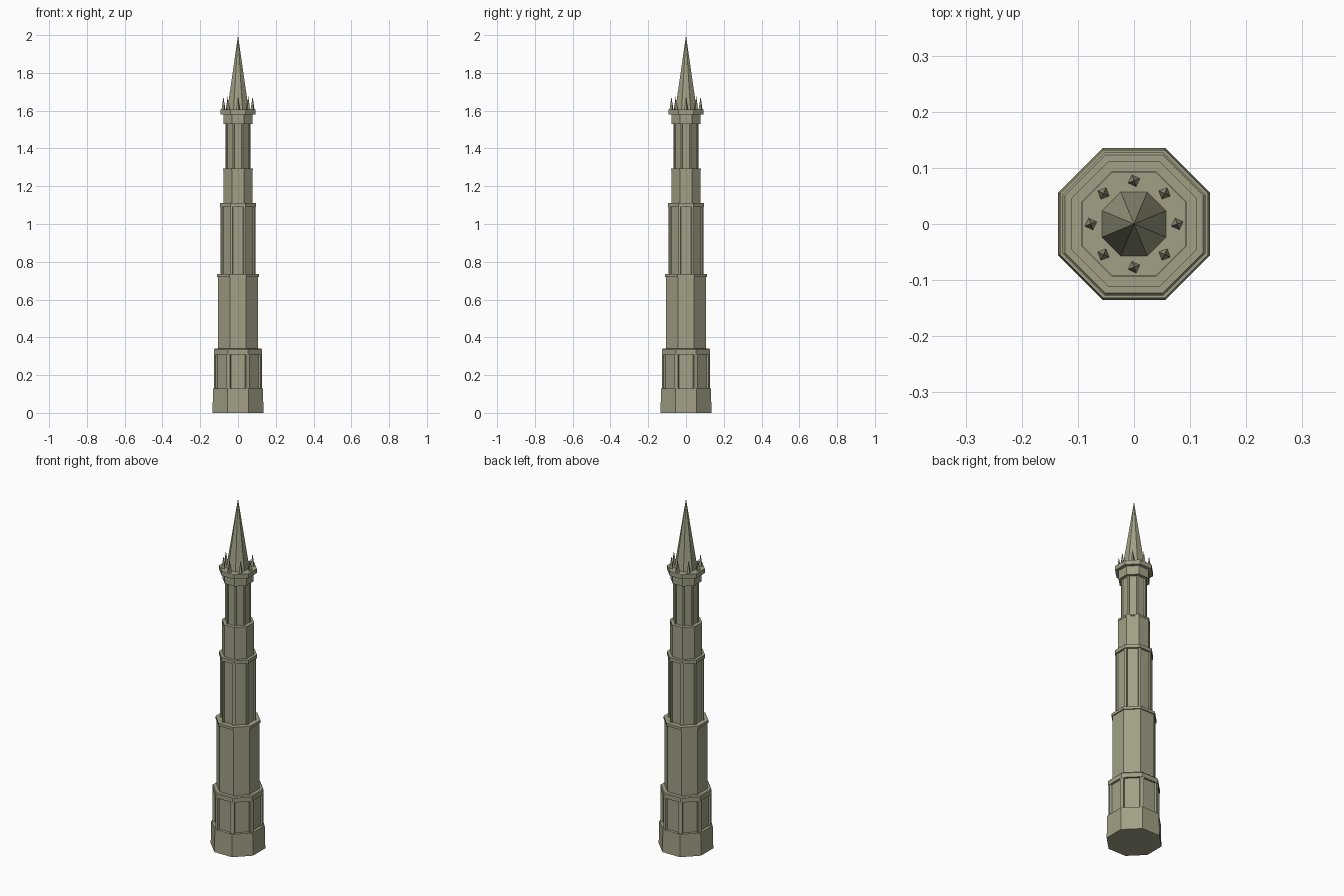
import bpy, bmesh
from math import pi, cos, sin
from mathutils import Matrix

if "Cube" in bpy.data.objects:
    bpy.data.objects.remove(bpy.data.objects["Cube"])

stone = bpy.data.materials.new("stone")
stone.diffuse_color = (0.36, 0.35, 0.235, 1)
stone.use_nodes = True
stone.node_tree.nodes["Principled BSDF"].inputs["Base Color"].default_value = stone.diffuse_color
C = cos(pi / 8)


def finish(bm, name):
    bmesh.ops.recalc_face_normals(bm, faces=bm.faces[:])
    me = bpy.data.meshes.new(name)
    bm.to_mesh(me)
    bm.free()
    me.materials.append(stone)
    ob = bpy.data.objects.new(name, me)
    bpy.context.collection.objects.link(ob)


def octagon(name, profile):
    """Eight-sided solid from (apothem, z) pairs; apothem 0 closes to a point."""
    bm = bmesh.new()
    rings = []
    for a, z in profile:
        if a == 0:
            rings.append([bm.verts.new((0, 0, z))] * 8)
        else:
            angles = [pi / 8 + k * pi / 4 for k in range(8)]
            rings.append([bm.verts.new((a / C * cos(t), a / C * sin(t), z)) for t in angles])
    for lo, hi in zip(rings, rings[1:]):
        for k in range(8):
            n = (k + 1) % 8
            bm.faces.new(list(dict.fromkeys((lo[k], lo[n], hi[n], hi[k]))))
    bm.faces.new(rings[0][::-1])
    if profile[-1][0] > 0:
        bm.faces.new(rings[-1])
    finish(bm, name)


def corner_posts(name, outer, width, depth, z0, z1):
    """Square post on each of the eight corners, facing outward."""
    bm = bmesh.new()
    for k in range(8):
        m = (Matrix.Rotation(pi / 8 + k * pi / 4, 4, 'Z')
             @ Matrix.Translation((outer - depth / 2, 0, (z0 + z1) / 2))
             @ Matrix.Diagonal((depth, width, z1 - z0, 1)))
        bmesh.ops.create_cube(bm, size=1, matrix=m)
    finish(bm, name)


# Stacked stages of the tower, bottom to top
octagon("base", [(0.135, 0), (0.132, 0.13)])
octagon("lower_panel_core", [(0.116, 0.13), (0.116, 0.31)])
octagon("lower_band", [(0.127, 0.31), (0.127, 0.335), (0.123, 0.34)])
octagon("lower_shaft", [(0.105, 0.34), (0.105, 0.72)])
octagon("middle_band", [(0.111, 0.72), (0.111, 0.735)])
octagon("middle_panel_core", [(0.083, 0.735), (0.083, 1.09)])
octagon("upper_band", [(0.094, 1.09), (0.094, 1.11)])
octagon("upper_shaft", [(0.078, 1.11), (0.078, 1.285)])
octagon("belfry_ledge", [(0.08, 1.285), (0.08, 1.295)])
octagon("belfry_core", [(0.059, 1.295), (0.059, 1.53)])
octagon("collar", [(0.076, 1.53), (0.076, 1.58)])
octagon("parapet", [(0.093, 1.58), (0.093, 1.605)])

# Corner posts framing the recessed panels
corner_posts("lower_posts", 0.134, 0.020, 0.026, 0.13, 0.31)
corner_posts("middle_posts", 0.096, 0.014, 0.018, 0.735, 1.09)
corner_posts("belfry_posts", 0.068, 0.011, 0.014, 1.295, 1.53)

# Slightly flared spire
octagon("spire", [(0.057, 1.605), (0.037, 1.74), (0, 2.0)])

# Ring of eight small pinnacles around the spire
bm = bmesh.new()
for k in range(8):
    m = (Matrix.Rotation(k * pi / 4, 4, 'Z')
         @ Matrix.Translation((0.077, 0, 1.6375))
         @ Matrix.Rotation(0.35, 4, 'Z'))
    bmesh.ops.create_cone(bm, cap_ends=True, segments=4, radius1=0.012,
                          radius2=0, depth=0.075, matrix=m)
finish(bm, "pinnacles")
